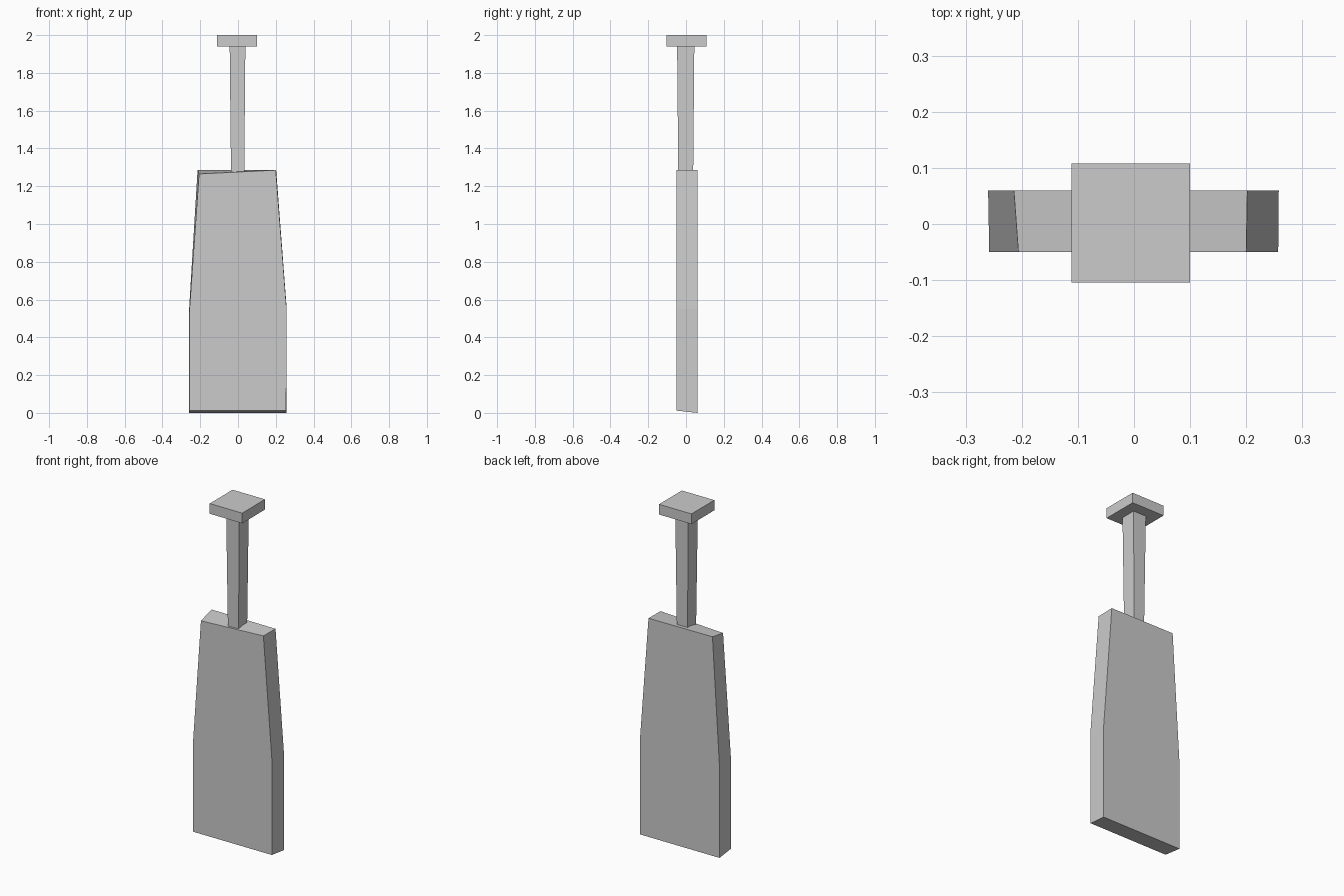
import bpy, bmesh

if "Cube" in bpy.data.objects:
    bpy.data.objects.remove(bpy.data.objects["Cube"])


def loft(name, lower, upper):
    """Closed solid between two matching point loops."""
    bm = bmesh.new()
    a = [bm.verts.new(p) for p in lower]
    b = [bm.verts.new(p) for p in upper]
    n = len(a)
    bm.faces.new(a[::-1])
    bm.faces.new(b)
    for i in range(n):
        j = (i + 1) % n
        bm.faces.new((a[i], a[j], b[j], b[i]))
    bmesh.ops.recalc_face_normals(bm, faces=bm.faces)
    mesh = bpy.data.meshes.new(name)
    bm.to_mesh(mesh)
    bm.free()
    obj = bpy.data.objects.new(name, mesh)
    bpy.context.collection.objects.link(obj)
    return obj


def rect(x0, x1, y0, y1, z):
    return [(x0, y0, z), (x1, y0, z), (x1, y1, z), (x0, y1, z)]


# Blade: six-sided outline, front and back slightly uneven
front = [(-0.258, 0.012), (0.255, 0.012), (0.257, 0.55),
         (0.2, 1.285), (-0.206, 1.265), (-0.258, 0.53)]
back = [(-0.26, 0.0), (0.258, 0.0), (0.258, 0.55),
        (0.202, 1.285), (-0.214, 1.287), (-0.26, 0.53)]
loft("blade", [(x, -0.05, z) for x, z in front],
     [(x, 0.06, z) for x, z in back])

# Handle: slightly tapered square bar
loft("handle", rect(-0.037, 0.033, -0.041, 0.038, 1.27),
     rect(-0.044, 0.039, -0.047, 0.044, 1.94))

# Cap on the end of the handle
loft("end_cap", rect(-0.111, 0.1, -0.104, 0.108, 1.94),
     rect(-0.111, 0.1, -0.104, 0.108, 2.0))
